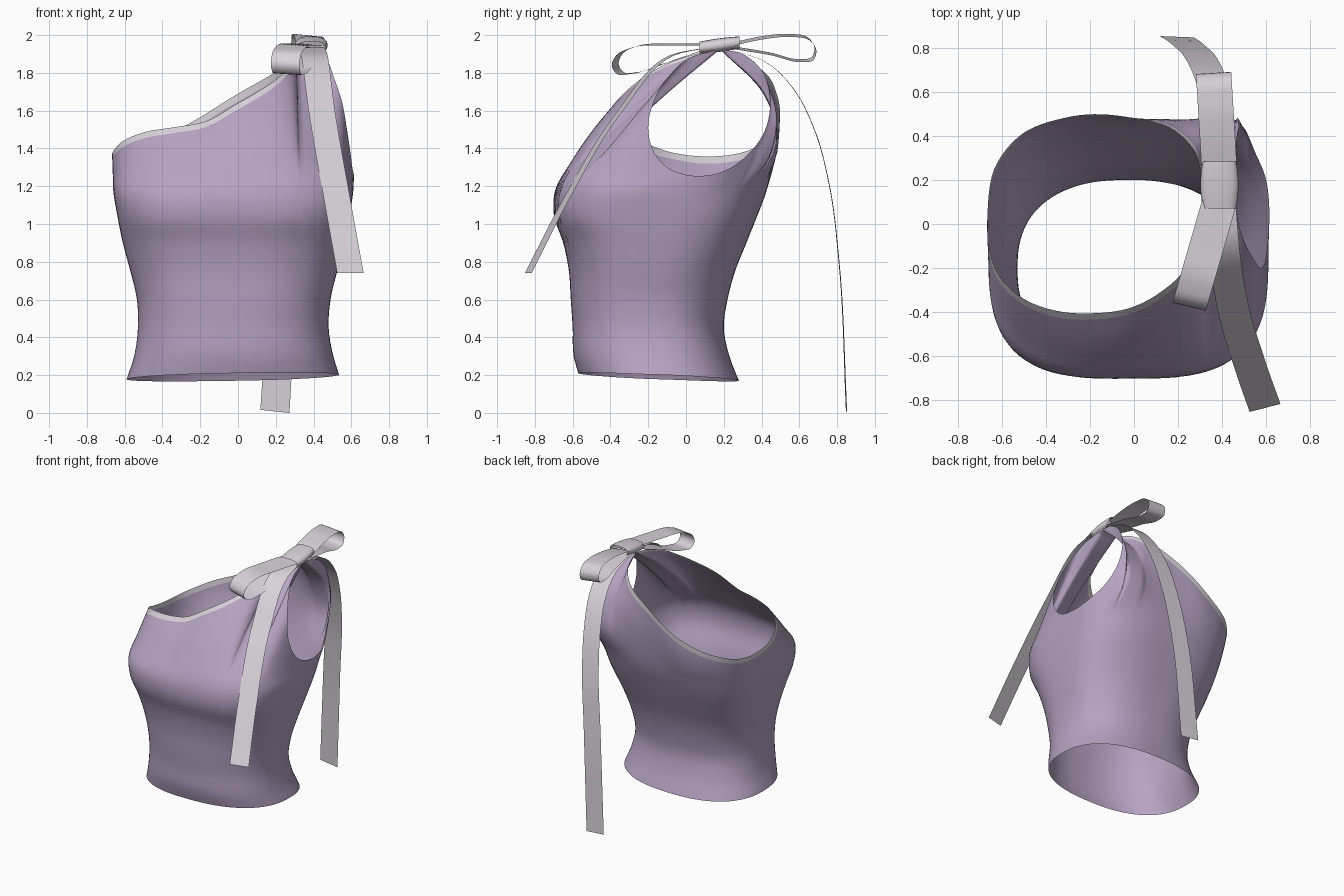
import bpy, bmesh, math
from mathutils import Vector

if "Cube" in bpy.data.objects:
    bpy.data.objects.remove(bpy.data.objects["Cube"])


def material(name, rgb):
    m = bpy.data.materials.new(name)
    m.diffuse_color = (*rgb, 1)
    m.use_nodes = True
    m.node_tree.nodes["Principled BSDF"].inputs["Base Color"].default_value = m.diffuse_color
    return m


PURPLE = material("lilac fabric", (0.47, 0.37, 0.55))
RIBBON = material("pale grey ribbon", (0.69, 0.65, 0.70))


def spline(pts):
    """Smooth curve through points; the last three numbers are x, y, z."""
    P = [Vector(p) for p in pts]
    k = [0.0]
    for a, b in zip(P, P[1:]):
        k.append(k[-1] + max(1e-5, (Vector(b[-3:]) - Vector(a[-3:])).length))
    d = [(P[i + 1] - P[i]) / (k[i + 1] - k[i]) for i in range(len(P) - 1)]
    m = [d[0]]
    for i in range(1, len(P) - 1):
        h0, h1 = k[i] - k[i - 1], k[i + 1] - k[i]
        m.append((d[i - 1] * h1 + d[i] * h0) / (h0 + h1))
    m.append(d[-1])

    def at(s):
        i = 0
        while i < len(d) - 1 and s > k[i + 1]:
            i += 1
        h = k[i + 1] - k[i]
        u = (s - k[i]) / h
        return (P[i] * (2*u**3 - 3*u*u + 1) + m[i] * (h * (u**3 - 2*u*u + u))
                + P[i + 1] * (3*u*u - 2*u**3) + m[i + 1] * (h * (u**3 - u*u)))
    return at, k[-1]


def sample(pts, n):
    at, L = spline(pts)
    return [at(L * i / n) for i in range(n + 1)]


def grid_object(name, columns, mats, closed=False, band=0):
    """Skin equal-length columns; the top faces of the first `band` columns use material 1."""
    bm = bmesh.new()
    V = [[bm.verts.new(p) for p in col] for col in columns]
    n, rows = len(V), len(V[0])
    for c in range(n if closed else n - 1):
        e = (c + 1) % n
        for r in range(rows - 1):
            f = bm.faces.new((V[c][r], V[e][r], V[e][r + 1], V[c][r + 1]))
            f.smooth = True
            f.material_index = 1 if (c < band and r == rows - 2) else 0
    bmesh.ops.remove_doubles(bm, verts=bm.verts, dist=1e-4)
    me = bpy.data.meshes.new(name)
    bm.to_mesh(me)
    bm.free()
    for mt in mats:
        me.materials.append(mt)
    ob = bpy.data.objects.new(name, me)
    bpy.context.collection.objects.link(ob)
    return ob


# ---- bodice: body sections (z, left, right, front, back, squareness)
SECTIONS = [
    (0.19, -0.59, 0.535, -0.57, 0.28, 2.4), (0.30, -0.55, 0.505, -0.595, 0.23, 2.4),
    (0.45, -0.53, 0.48, -0.60, 0.20, 2.4), (0.60, -0.535, 0.49, -0.61, 0.22, 2.5),
    (0.75, -0.57, 0.525, -0.62, 0.26, 2.6), (0.90, -0.61, 0.56, -0.65, 0.32, 2.8),
    (1.05, -0.64, 0.59, -0.70, 0.38, 3.1), (1.17, -0.66, 0.61, -0.695, 0.425, 3.1)]

# top edge: (angle around body, x, y, z)
NECKLINE = [
    (66, .31, .18, 1.925), (70, .28, .32, 1.87), (78, .19, .42, 1.80), (89, 0, .48, 1.69),
    (107, -.30, .485, 1.51), (130, -.52, .40, 1.42), (155, -.63, .26, 1.37),
    (178, -.665, .05, 1.36), (192, -.66, -.10, 1.385), (206, -.615, -.23, 1.435),
    (226, -.50, -.34, 1.485), (250, -.32, -.40, 1.515), (262, -.18, -.405, 1.54),
    (271, 0, -.375, 1.64), (279, .12, -.31, 1.71), (286, .22, -.22, 1.78),
    (291, .28, -.10, 1.85), (293, .31, .05, 1.90), (294, .31, .18, 1.925)]
ARMHOLE = [
    (310, .45, .18, 1.925), (314, .475, 0, 1.87), (318, .51, -.10, 1.77),
    (324, .55, -.17, 1.65), (331, .577, -.20, 1.50), (340, .595, -.17, 1.38),
    (349, .605, -.10, 1.30), (365, .615, .04, 1.255), (380, .60, .20, 1.28),
    (392, .548, .33, 1.37), (400, .51, .42, 1.50), (404, .488, .445, 1.62),
    (408, .47, .41, 1.80), (409.4, .46, .30, 1.90), (410, .45, .18, 1.925)]


def body_point(sec, t):
    z, xl, xr, yf, yb, n = sec
    c, s = math.cos(t), math.sin(t)
    x = (xl + xr) / 2 + (xr - xl) / 2 * math.copysign(abs(c) ** (2 / n), c)
    y = (yf + yb) / 2 + (yb - yf) / 2 * math.copysign(abs(s) ** (2 / n), s)
    if sec is SECTIONS[0]:                      # slightly tilted hem
        z += 0.012 * c - 0.02 * s
    return Vector((x, y, z))


def column(rim, rows=34, band=0.042):
    t, top = math.radians(rim[0]), Vector(rim[1:4])
    pts = [body_point(s, t) for s in SECTIONS]
    base, s = pts[-1], math.sin(t)
    if s < 0:                                   # chest rounds forward
        bulge = -s ** 4 * (0.19 * max(0, base.y - top.y if s > 0 else top.y - base.y) ** 2 + 0.005)
    else:                                       # back stays upright below the strap
        w = min(1, max(0, (top.z - 1.45) / 0.3))
        bulge = max(w * (0.475 - (base.y + top.y) / 2), 0.02 * s * s)
    for u in (1 / 3, 2 / 3):
        p = base.lerp(top, u)
        p.y += 4 * u * (1 - u) * bulge
        pts.append(p)
    at, L = spline(pts + [top])
    return [at((L - band) * i / rows) for i in range(rows + 1)] + [top]


neck = sample(NECKLINE, 84)
arm = sample(ARMHOLE, 60)
front_strap = sample([neck[-1], arm[0]], 5)
back_strap = sample([arm[-1], (426, .31, .18, 1.925)], 5)
rim = neck[:-1] + front_strap[:-1] + arm[:-1] + back_strap[:-1]
grid_object("bodice", [column(r) for r in rim], [PURPLE, RIBBON], closed=True, band=84)


# ---- ribbon strips: path of centres, half-width vector at start and end
def ribbon(name, path, w0, w1, n=40):
    w0, w1 = Vector(w0), Vector(w1)
    cols = []
    for i, p in enumerate(sample(path, n)):
        w = w0.lerp(w1, i / n)
        cols.append([p - w, p, p + w])
    return grid_object(name, cols, [RIBBON])


ribbon("front_tail",
       [(.39, .12, 1.935), (.405, -.08, 1.89), (.445, -.355, 1.59), (.525, -.635, 1.13),
        (.595, -.835, .74)], (.07, .012, 0), (.07, .018, 0))
ribbon("back_tail",
       [(.385, .20, 1.935), (.385, .45, 1.84), (.37, .58, 1.70), (.34, .68, 1.50),
        (.30, .76, 1.20), (.25, .81, .80), (.195, .85, .008)],
       (.07, 0, 0), (.077, -.003, -.008))


def bow_loop(name, profile, x_of_y, w):
    ribbon(name, [(x_of_y(y), y, z) for y, z in profile], w, w, 56)


bow_loop("front_bow_loop",
         [(.12, 1.95), (-.08, 1.95), (-.28, 1.935), (-.35, 1.90), (-.375, 1.84),
          (-.35, 1.80), (-.27, 1.80), (-.10, 1.855), (.12, 1.93)],
         lambda y: .388 - .29 * (.10 - y), (.076, -.018, -.005))
bow_loop("back_bow_loop",
         [(.24, 1.95), (.40, 1.985), (.55, 1.998), (.65, 1.98), (.685, 1.93),
          (.67, 1.875), (.61, 1.865), (.45, 1.90), (.24, 1.935)],
         lambda y: .388 - .06 * (y - .24), (.08, .005, -.008))

# ---- knot: flattened sleeve wrapped round the middle of the bow
knot = []
for i in range(32):
    a = 2 * math.pi * i / 32
    c, s = math.cos(a), math.sin(a)
    col = []
    for j in range(9):
        v = j / 4 - 1
        g = 1 - 0.12 * v * v
        col.append((.388 + .086 * g * math.copysign(abs(c) ** .7, c),
                    .177 + .106 * v,
                    1.947 + .014 * v + .036 * g * math.copysign(abs(s) ** .8, s)))
    knot.append(col[::-1])
grid_object("bow_knot", knot, [RIBBON], closed=True)
